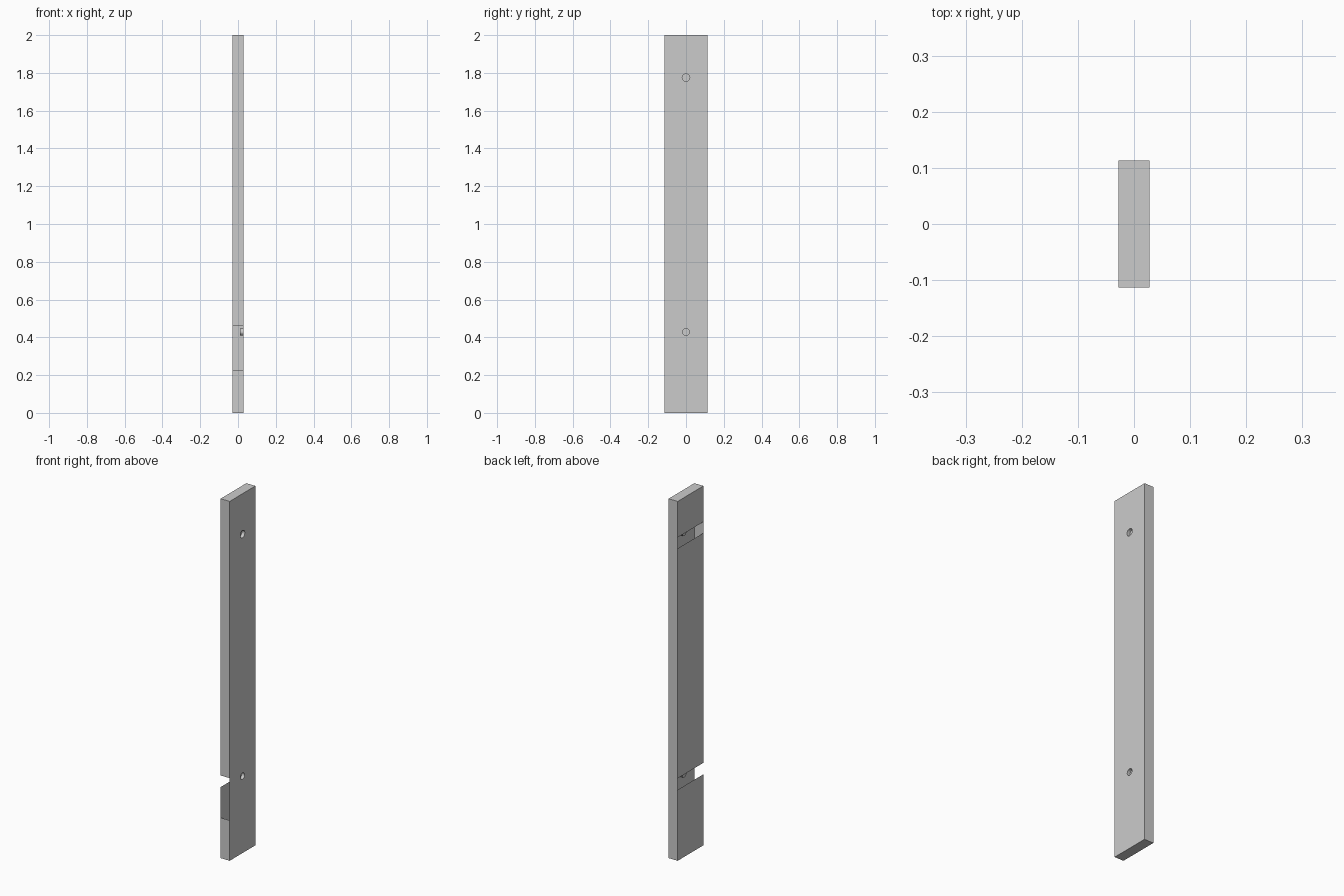
import bpy, bmesh, math
from mathutils import Vector

if "Cube" in bpy.data.objects:
    bpy.data.objects.remove(bpy.data.objects["Cube"])

X, Y, H = 0.028, 0.113, 2.0
SLOTS = ((0.395, 0.459), (1.738, 1.80))      # openings in the -x wall
HOLES = ((0.428, 0.018), (1.775, 0.02))      # z, radius of pockets in the +x wall
DEPTH, SEG = 0.018, 24


def add_face(bm, pts, out):
    f = bm.faces.new([bm.verts.new(p) for p in pts])
    f.normal_update()
    if f.normal.dot(Vector(out)) < 0:
        f.normal_flip()


def x_panel(bm, x, z0, z1, out):
    add_face(bm, [(x, -Y, z0), (x, Y, z0), (x, Y, z1), (x, -Y, z1)], out)


def y_panel(bm, y, z0, z1, out):
    add_face(bm, [(-X, y, z0), (X, y, z0), (X, y, z1), (-X, y, z1)], out)


def finish(bm, name):
    bmesh.ops.remove_doubles(bm, verts=bm.verts, dist=1e-5)
    me = bpy.data.meshes.new(name)
    bm.to_mesh(me)
    bm.free()
    ob = bpy.data.objects.new(name, me)
    bpy.context.collection.objects.link(ob)
    return ob


# hollow post shell
bm = bmesh.new()
for z in (0, H):
    add_face(bm, [(-X, -Y, z), (X, -Y, z), (X, Y, z), (-X, Y, z)], (0, 0, z - 1))
y_panel(bm, Y, 0, H, (0, 1, 0))

# front wall with an open bay near the bottom
for z0, z1 in ((0, 0.225), (0.46, H)):
    y_panel(bm, -Y, z0, z1, (0, -1, 0))

# left wall interrupted by two full-width slots
for z0, z1 in ((0, SLOTS[0][0]), (SLOTS[0][1], SLOTS[1][0]), (SLOTS[1][1], H)):
    x_panel(bm, -X, z0, z1, (-1, 0, 0))

# right wall: each half surrounds one round hole
for (hz, r), (z0, z1) in zip(HOLES, ((0, 1.1), (1.1, H))):
    for s in (-1, 1):
        arc = [(X, s * r * math.sin(math.pi * i / (SEG // 2)),
                hz - r * math.cos(math.pi * i / (SEG // 2))) for i in range(SEG // 2 + 1)]
        add_face(bm, [(X, 0, z1), (X, s * Y, z1), (X, s * Y, z0), (X, 0, z0)] + arc, (1, 0, 0))
finish(bm, "post_shell")

# blind round pockets behind the holes
for label, (hz, r) in zip(("lower", "upper"), HOLES):
    bm = bmesh.new()
    ring = [(r * math.sin(2 * math.pi * i / SEG), hz + r * math.cos(2 * math.pi * i / SEG))
            for i in range(SEG)]
    add_face(bm, [(X - DEPTH, y, z) for y, z in ring], (1, 0, 0))
    for (ya, za), (yb, zb) in zip(ring, ring[1:] + ring[:1]):
        add_face(bm, [(X, ya, za), (X, yb, zb), (X - DEPTH, yb, zb), (X - DEPTH, ya, za)],
                 (0, -(ya + yb), 2 * hz - za - zb))
    finish(bm, label + "_pocket")
